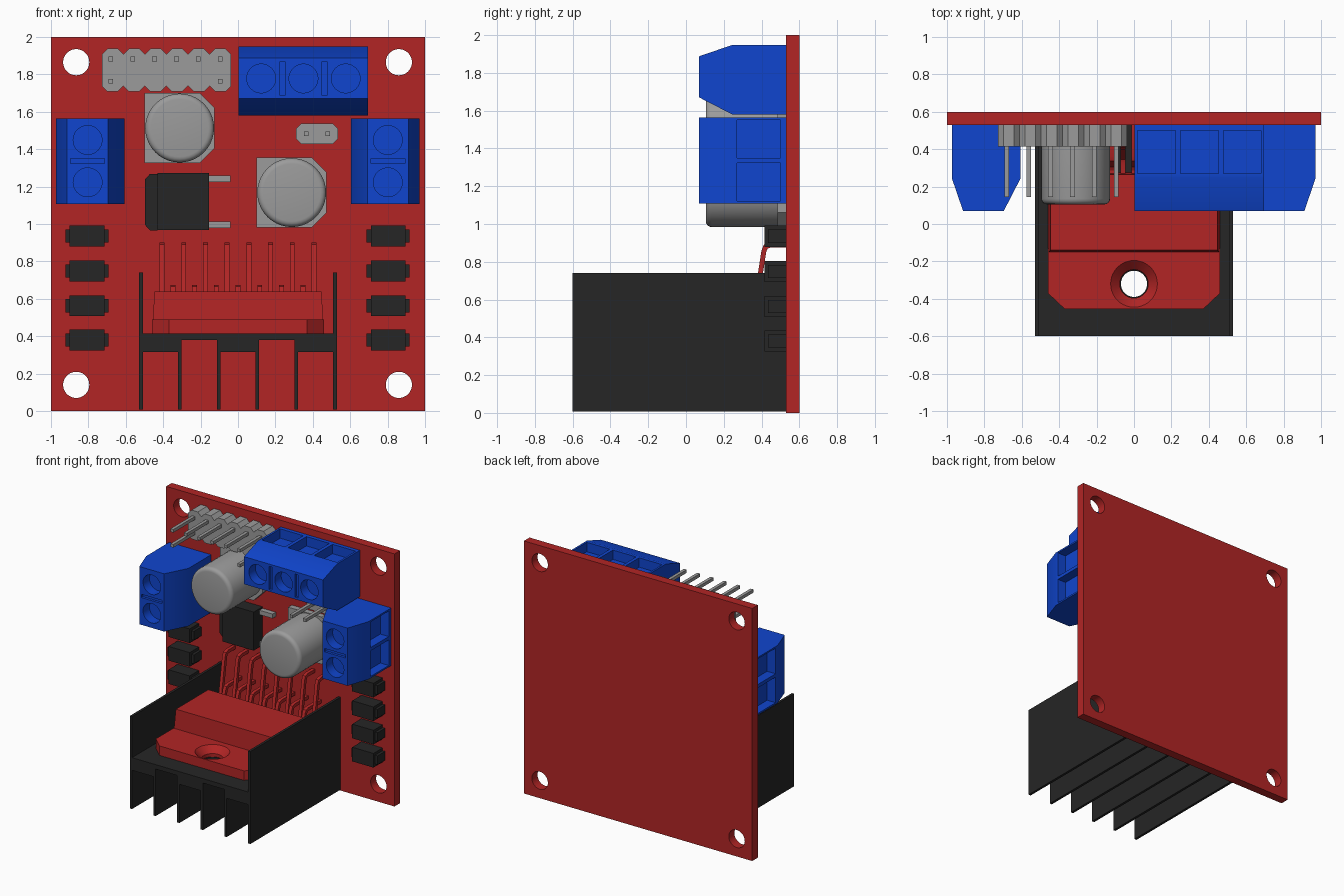
import bpy, bmesh
from math import pi, radians
from mathutils import Vector, Matrix

if "Cube" in bpy.data.objects:
    bpy.data.objects.remove(bpy.data.objects["Cube"])


def material(name, rgb):
    m = bpy.data.materials.new(name)
    m.diffuse_color = (*rgb, 1)
    m.use_nodes = True
    m.node_tree.nodes["Principled BSDF"].inputs["Base Color"].default_value = m.diffuse_color
    return m


RED = material("red", (0.445, 0.0185, 0.0185))
BLUE = material("blue", (0.005, 0.06, 0.62))
BLACK = material("black", (0.019, 0.019, 0.019))
GREY = material("grey", (0.33, 0.33, 0.33))


def finish(name, bm, mat):
    bmesh.ops.recalc_face_normals(bm, faces=bm.faces)
    me = bpy.data.meshes.new(name)
    bm.to_mesh(me)
    bm.free()
    if mat:
        me.materials.append(mat)
    ob = bpy.data.objects.new(name, me)
    bpy.context.collection.objects.link(ob)
    return ob


def prism(name, pts, axis, a, b, mat=None):
    """Extrude a 2D outline along an axis from a to b."""
    def at(p, t):
        return {'x': (t, p[0], p[1]), 'y': (p[0], t, p[1]), 'z': (p[0], p[1], t)}[axis]
    bm = bmesh.new()
    lo = [bm.verts.new(at(p, a)) for p in pts]
    hi = [bm.verts.new(at(p, b)) for p in pts]
    bm.faces.new(lo)
    bm.faces.new(hi)
    n = len(pts)
    for i in range(n):
        j = (i + 1) % n
        bm.faces.new((lo[i], lo[j], hi[j], hi[i]))
    return finish(name, bm, mat)


def box(name, x0, x1, y0, y1, z0, z1, mat=None):
    return prism(name, [(x0, z0), (x1, z0), (x1, z1), (x0, z1)], 'y', y0, y1, mat)


def cylinder(name, r1, r2, centre, depth, axis='y', bevel=0, mat=None):
    """Cylinder or cone; r2 is the end facing -y (or +z)."""
    bm = bmesh.new()
    bmesh.ops.create_cone(bm, cap_ends=True, segments=40, radius1=r1, radius2=r2, depth=depth)
    if bevel:
        rim = [e for e in bm.edges if all(v.co.z > 0 for v in e.verts)]
        bmesh.ops.bevel(bm, geom=rim, offset=bevel, segments=4, profile=0.5, affect='EDGES')
    rot = Matrix.Rotation(pi / 2, 4, 'X') if axis == 'y' else Matrix()
    bmesh.ops.transform(bm, matrix=Matrix.Translation(centre) @ rot, verts=bm.verts)
    return finish(name, bm, mat)


def cut(ob, cutters):
    for c in cutters:
        m = ob.modifiers.new("cut", 'BOOLEAN')
        m.operation, m.solver, m.object = 'DIFFERENCE', 'EXACT', c
    dg = bpy.context.evaluated_depsgraph_get()
    dg.update()
    me = bpy.data.meshes.new_from_object(ob.evaluated_get(dg))
    ob.modifiers.clear()
    ob.data = me
    for c in cutters:
        bpy.data.objects.remove(c)


def ribbon(name, path, thick, x, mat):
    """Flat strip following a (y, z) path, as wide as it is thick."""
    pts = [Vector(p) for p in path]
    left, right = [], []
    for i, p in enumerate(pts):
        d0 = (p - pts[i - 1]).normalized() if i else (pts[1] - p).normalized()
        d1 = (pts[i + 1] - p).normalized() if i < len(pts) - 1 else d0
        t = (d0 + d1).normalized()
        n = Vector((-t.y, t.x)) * (thick / 2 / max(t.dot(d0), 0.5))
        left.append(p + n)
        right.append(p - n)
    return prism(name, left + right[::-1], 'x', x - thick / 2, x + thick / 2, mat)


# Circuit board with corner holes
board = box("circuit_board", -1, 1, 0.53, 0.6, 0, 2, RED)
cut(board, [cylinder("hole", 0.07, 0.07, (x, 0.565, z), 0.2)
            for x in (-0.865, 0.86) for z in (0.14, 1.865)])


# Screw terminals, built lengthwise on x then turned into place
def terminal(name, n, length, loc, turn):
    prof = [(0.53, 0.184), (0.245, 0.184), (0.07, 0.124),
            (0.07, -0.094), (0.245, -0.184), (0.53, -0.184)]
    ob = prism(name, prof, 'x', -length / 2, length / 2, BLUE)
    cutters = []
    for i in range(n):
        u = (i - (n - 1) / 2) * 0.226
        cutters.append(cylinder("screw_hole", 0.077, 0.077, (u, 0.07, 0.014), 0.16))
        w = (i - (n - 1) / 2) * 0.229
        cutters.append(box("wire_hole", w - 0.101, w + 0.101, 0.27, 0.5, 0.11, 0.3))
        if i:
            cutters.append(box("slot", u - 0.126, u - 0.1, 0.0, 0.09, -0.077, 0.106))
    cut(ob, cutters)
    ob.location = (loc[0], 0, loc[1])
    ob.rotation_euler = (0, turn, 0)


terminal("power_terminal", 3, 0.692, (0.35, 1.764), 0)
terminal("right_terminal", 2, 0.457, (0.787, 1.336), pi / 2)
terminal("left_terminal", 2, 0.457, (-0.79, 1.336), -pi / 2)


# Pin headers with notched housings
def header(name, x0, x1, z0, z1, n, pins, notched):
    c, p = 0.03, (x1 - x0) / n
    low, high = [(x0, z0 + c)], [(x0, z1 - c)]
    for i in range(n):
        a, b = x0 + i * p, x0 + (i + 1) * p
        for row, edge, inner in ((low, z0, z0 + c), (high, z1, z1 - c)):
            if notched or i == 0:
                row.append((a + c, edge))
            if notched or i == n - 1:
                row += [(b - c, edge), (b, inner)]
    prism(name, low + high[::-1], 'y', 0.415, 0.53, GREY)
    for x, z in pins:
        box(name + "_pin", x - 0.0125, x + 0.0125, 0.145, 0.53, z - 0.0125, z + 0.0125, GREY)


cols = [-0.68 + 0.117 * i for i in range(6)]
header("control_header", -0.728, -0.037, 1.708, 1.937, 6,
       [(x, 1.882) for x in cols] + [(cols[0], 1.763), (cols[5], 1.763)], True)
header("jumper_header", 0.31, 0.535, 1.427, 1.538, 2, [(0.365, 1.483), (0.48, 1.483)], False)

# Capacitors on chamfered bases
for x, z in ((-0.312, 1.513), (0.287, 1.168)):
    h, c = 0.187, 0.08
    prism("capacitor_base", [(x - h, z - h), (x + h - c, z - h), (x + h, z - h + c),
                             (x + h, z + h - c), (x + h - c, z + h), (x - h, z + h)],
          'y', 0.485, 0.53, GREY)
    cylinder("capacitor_can", 0.184, 0.184, (x, 0.305, z), 0.4, bevel=0.03, mat=GREY)

# Voltage regulator with a rear tab and two flat leads
box("regulator_body", -0.43, -0.155, 0.418, 0.53, 0.968, 1.273, BLACK)
prism("regulator_tab", [(-0.43, 0.965), (-0.47, 0.965), (-0.497, 0.995), (-0.497, 1.24),
                        (-0.47, 1.268), (-0.43, 1.268)], 'y', 0.48, 0.53, BLACK)
for z in (0.995, 1.243):
    box("regulator_lead", -0.16, -0.04, 0.49, 0.53, z - 0.0175, z + 0.0175, GREY)

# Diodes down both sides
for x in (-0.807, 0.803):
    for z in (0.38, 0.563, 0.748, 0.935):
        box("diode", x - 0.093, x + 0.093, 0.415, 0.53, z - 0.056, z + 0.056, BLACK)
        box("diode_leads", x - 0.115, x + 0.115, 0.435, 0.53, z - 0.035, z + 0.035, BLACK)

# Heat sink: finned profile run back to the board
fins = [-0.518 + 0.2072 * i for i in range(6)]
prof = []
for i, x in enumerate(fins):
    prof += [(x - 0.01, 0.008), (x + 0.01, 0.008)]
    if i < 5:
        h = (0.315, 0.38)[i % 2]
        prof += [(x + 0.01, h), (fins[i + 1] - 0.01, h)]
prof += [(0.528, 0.74), (0.508, 0.74), (0.508, 0.415),
         (-0.508, 0.415), (-0.508, 0.74), (-0.528, 0.74)]
sink = prism("heat_sink", prof, 'y', -0.6, 0.53, BLACK)
cut(sink, [cylinder("hole", 0.07, 0.07, (0, -0.32, 0.36), 0.3, 'z')])

# Driver chip: countersunk flange and tapered body
flange = prism("chip_flange", [(-0.46, -0.13), (-0.46, -0.37), (-0.37, -0.455),
                               (0.37, -0.455), (0.46, -0.37), (0.46, -0.13)],
               'z', 0.415, 0.49, RED)
cut(flange, [cylinder("hole", 0.076, 0.076, (0, -0.32, 0.45), 0.3, 'z'),
             cylinder("countersink", 0.075, 0.175, (0, -0.32, 0.49), 0.1, 'z')])
body = box("chip_body", -0.46, 0.46, -0.155, 0.275, 0.415, 0.64, RED)
for v in body.data.vertices:
    if v.co.z > 0.5:
        v.co.x *= 0.97
        v.co.y += 0.015 if v.co.y < 0 else -0.01

# Chip legs in two staggered rows bent into the board
for i in range(15):
    x = (i - 7) * 0.058
    if i % 2 == 0:
        path = [(0.25, 0.53), (0.33, 0.53), (0.355, 0.54), (0.367, 0.565),
                (0.412, 0.855), (0.422, 0.88), (0.445, 0.888), (0.54, 0.888)]
    else:
        path = [(0.25, 0.53), (0.29, 0.53), (0.315, 0.545), (0.335, 0.635),
                (0.345, 0.655), (0.365, 0.662), (0.54, 0.662)]
    ribbon("chip_leg", path, 0.026, x, RED)

# Smooth round surfaces, keep edges sharp
bpy.ops.object.select_all(action='SELECT')
bpy.context.view_layer.objects.active = board
bpy.ops.object.shade_smooth_by_angle(angle=radians(30))
